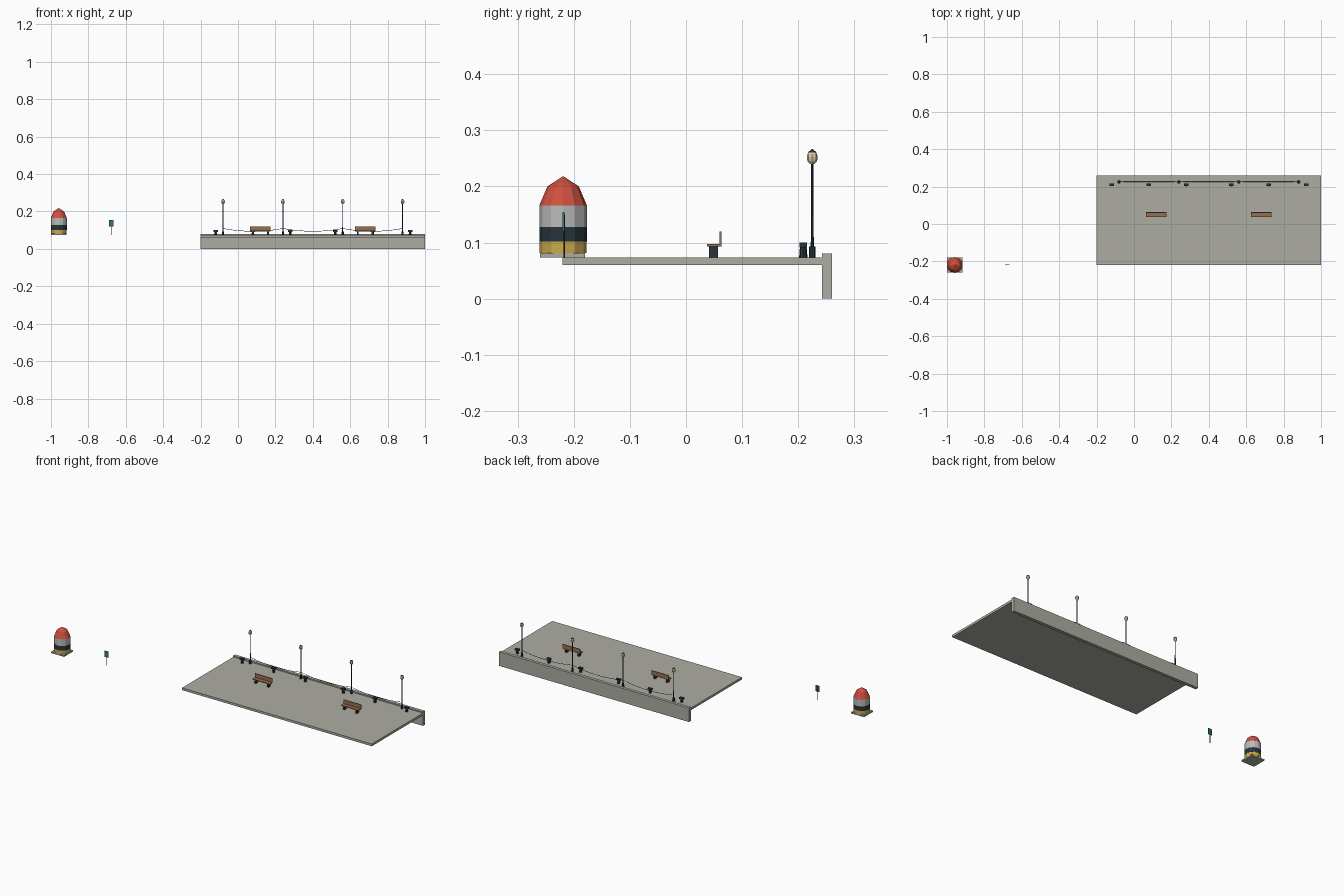
import bpy, math

if "Cube" in bpy.data.objects:
    bpy.data.objects.remove(bpy.data.objects["Cube"])

def mat(name, c):
    m = bpy.data.materials.new(name)
    m.diffuse_color = (*c, 1)
    m.use_nodes = True
    m.node_tree.nodes["Principled BSDF"].inputs["Base Color"].default_value = m.diffuse_color
    return m

STONE = mat("stone", (0.42, 0.42, 0.37))
IRON = mat("iron", (0.02, 0.035, 0.045))
WOOD = mat("wood", (0.30, 0.16, 0.08))
RED = mat("red", (0.62, 0.08, 0.05))
PALE = mat("pale_grey", (0.5, 0.5, 0.5))
YELLOW = mat("yellow", (0.6, 0.4, 0.07))
GLASS = mat("lamp_glass", (0.75, 0.65, 0.4))
TEAL = mat("teal", (0.03, 0.18, 0.17))

def mesh(name, verts, faces, m):
    me = bpy.data.meshes.new(name)
    me.from_pydata(verts, [], faces)
    me.materials.append(m)
    o = bpy.data.objects.new(name, me)
    bpy.context.collection.objects.link(o)
    return o

def box(name, x0, x1, y0, y1, z0, z1, m):
    v = [(x, y, z) for z in (z0, z1) for x, y in ((x0, y0), (x1, y0), (x1, y1), (x0, y1))]
    f = [(3, 2, 1, 0), (4, 5, 6, 7)] + [(i, (i+1) % 4, (i+1) % 4+4, i+4) for i in range(4)]
    return mesh(name, v, f, m)

def lathe(name, x, y, profile, n, m):
    # profile: (radius, z) from bottom to top, capped at both ends
    v = [(x + r*math.cos(2*math.pi*i/n), y + r*math.sin(2*math.pi*i/n), z)
         for r, z in profile for i in range(n)]
    f = [(k*n+i, k*n+(i+1) % n, (k+1)*n+(i+1) % n, (k+1)*n+i)
         for k in range(len(profile)-1) for i in range(n)]
    f += [tuple(range(n-1, -1, -1)), tuple(range(len(v)-n, len(v)))]
    return mesh(name, v, f, m)

DECK = 0.073

# Quay deck and retaining wall
box("quay_deck", -0.2, 1, -0.22, 0.243, 0.06, DECK, STONE)
box("quay_wall", -0.2, 1, 0.242, 0.26, 0, 0.08, STONE)

# Banded marker buoy on its slab
bx, by = -0.958, -0.219
box("buoy_slab", -1, -0.918, -0.26, -0.18, DECK, 0.081, STONE)
lathe("buoy_foot", bx, by, [(0.042, 0.081), (0.042, 0.102)], 12, YELLOW)
lathe("buoy_dark_band", bx, by, [(0.0425, 0.102), (0.0425, 0.128)], 12, IRON)
lathe("buoy_pale_band", bx, by, [(0.0425, 0.128), (0.0425, 0.166)], 12, PALE)
lathe("buoy_cap", bx, by, [(0.0425, 0.166), (0.028, 0.2), (0.0005, 0.218)], 12, RED)

# Small signpost
lathe("sign_post", -0.678, -0.217, [(0.002, DECK), (0.002, 0.15)], 6, IRON)
box("sign_panel", -0.69, -0.666, -0.220, -0.2165, 0.12, 0.154, TEAL)

# Lamp posts
lamps = [-0.08, 0.24, 0.56, 0.88]
LY = 0.225
for x in lamps:
    lathe("lamp_base", x, LY, [(0.006, DECK), (0.0055, 0.093)], 8, IRON)
    lathe("lamp_pole", x, LY, [(0.0027, 0.093), (0.0022, 0.243)], 8, IRON)
    lathe("lamp_globe", x, LY, [(0.004, 0.240), (0.0085, 0.245), (0.0098, 0.252),
                                (0.0085, 0.258), (0.005, 0.262)], 8, GLASS)
    lathe("lamp_roof", x, LY, [(0.0085, 0.260), (0.0005, 0.267)], 8, IRON)

# Sagging cables between lamp posts
for a, b in zip(lamps, lamps[1:]):
    cu = bpy.data.curves.new("cable", 'CURVE')
    cu.dimensions = '3D'
    cu.bevel_depth = 0.0012
    cu.bevel_resolution = 0
    s = cu.splines.new('POLY')
    s.points.add(8)
    for i, p in enumerate(s.points):
        t = i/8
        p.co = (a + (b-a)*t, LY + 0.002, 0.109 - 0.015*4*t*(1-t), 1)
    cu.materials.append(IRON)
    bpy.context.collection.objects.link(bpy.data.objects.new("cable", cu))

# Mooring bollards with cross heads
for x in (-0.12, 0.08, 0.28, 0.52, 0.72, 0.92):
    lathe("bollard_post", x, 0.209, [(0.0075, DECK), (0.006, 0.092)], 8, IRON)
    box("bollard_head", x-0.012, x+0.012, 0.202, 0.216, 0.091, 0.1, IRON)

# Benches
for x in (0.12, 0.68):
    box("bench_seat", x-0.055, x+0.055, 0.037, 0.063, 0.093, 0.097, WOOD)
    box("bench_back", x-0.055, x+0.055, 0.06, 0.0635, 0.095, 0.12, WOOD)
    for s in (-1, 1):
        c = x + s*0.04
        box("bench_leg", c-0.005, c+0.005, 0.041, 0.057, DECK, 0.094, IRON)
